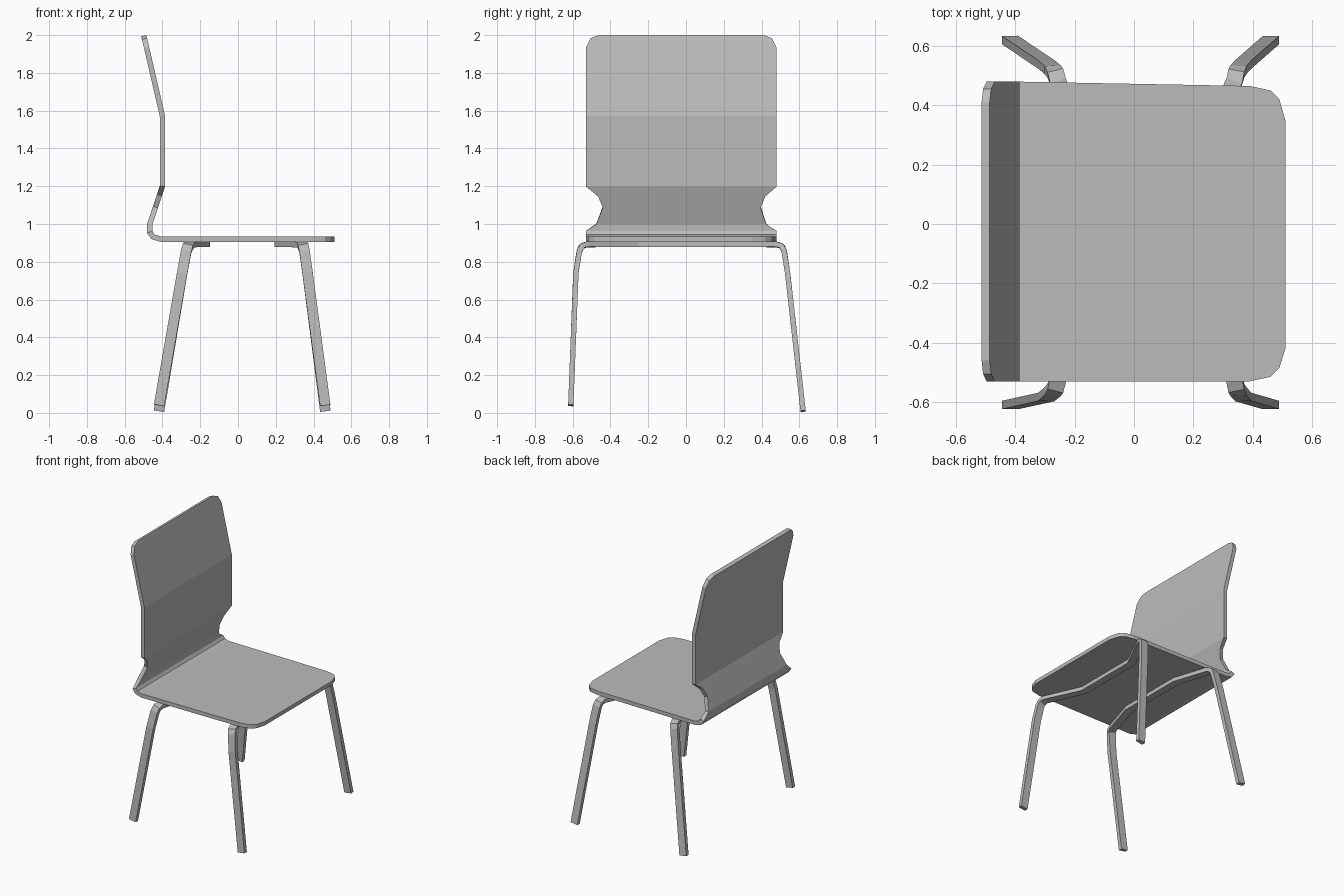
import bpy, bmesh
from mathutils import Vector

cube = bpy.data.objects.get("Cube")
if cube:
    bpy.data.objects.remove(cube)

GREY = (0.5, 0.5, 0.5, 1)
grey = bpy.data.materials.new("plain grey")
grey.use_nodes = True
grey.diffuse_color = GREY
grey.node_tree.nodes["Principled BSDF"].inputs["Base Color"].default_value = GREY


def add_object(name, bm):
    bmesh.ops.recalc_face_normals(bm, faces=bm.faces)
    mesh = bpy.data.meshes.new(name)
    bm.to_mesh(mesh)
    bm.free()
    mesh.materials.append(grey)
    obj = bpy.data.objects.new(name, mesh)
    bpy.context.collection.objects.link(obj)
    return obj


# Bent seat and backrest: middle line (x, z) with the two side edges (y, y)
stations = [
    (0.51, 0.92, -0.42, 0.35), (0.49, 0.92, -0.485, 0.42),
    (0.46, 0.92, -0.515, 0.45), (0.39, 0.92, -0.53, 0.465),
    (-0.41, 0.92, -0.53, 0.48), (-0.45, 0.932, -0.53, 0.48),
    (-0.467, 0.957, -0.53, 0.48), (-0.467, 1.0, -0.475, 0.425),
    (-0.437, 1.09, -0.44, 0.395), (-0.417, 1.15, -0.465, 0.42),
    (-0.4, 1.2, -0.53, 0.48), (-0.4, 1.57, -0.53, 0.48),
    (-0.483, 1.93, -0.53, 0.48), (-0.495, 1.98, -0.505, 0.455),
    (-0.5, 1.997, -0.46, 0.41),
]
bm = bmesh.new()
rows = [[bm.verts.new((x, y, z)) for y in (y0, y1)] for x, z, y0, y1 in stations]
for a, b in zip(rows, rows[1:]):
    bm.faces.new((a[0], a[1], b[1], b[0]))
shell = add_object("seat_and_backrest", bm)
solid = shell.modifiers.new("thickness", "SOLIDIFY")
solid.thickness = 0.028
solid.offset = 0
solid.use_even_offset = True


def flat_bar(name, path, width=0.055, thick=0.028):
    """Sweep a flat rectangular section along a bent path."""
    pts = [Vector(p) for p in path]
    bm = bmesh.new()
    rings = []
    for i, p in enumerate(pts):
        into = (p - pts[max(i - 1, 0)]).normalized()
        out = (pts[min(i + 1, len(pts) - 1)] - p).normalized()
        t = (into + out).normalized()
        side = Vector((1, 0, 0))
        side = (side - t * side.dot(t)).normalized() * width / 2
        up = t.cross(side).normalized() * thick / 2
        rings.append([bm.verts.new(p + side * s + up * u)
                      for s, u in ((1, 1), (-1, 1), (-1, -1), (1, -1))])
    for a, b in zip(rings, rings[1:]):
        for k in range(4):
            j = (k + 1) % 4
            bm.faces.new((a[k], a[j], b[j], b[k]))
    bm.faces.new(rings[0])
    bm.faces.new(rings[-1])
    return add_object(name, bm)


def leg(bar_x, knee_x, foot_x, side):
    """Path from the foot up around the knee to the bar under the seat."""
    foot_y, foot_z, knee_y, bar_y = (0.62, 0.01, 0.52, 0.23) if side > 0 else (0.61, 0.04, 0.565, 0.26)
    slope = (foot_x - knee_x) * 0.2
    return [
        (foot_x, side * foot_y, foot_z),
        (knee_x + slope, side * (knee_y + 0.018), 0.74),
        (knee_x + slope * 0.3, side * knee_y, 0.855),
        (knee_x, side * (knee_y - 0.012), 0.882),
        (knee_x - slope * 0.3, side * (knee_y - 0.04), 0.892),
        (bar_x, side * bar_y, 0.892),
    ]


# Two leg frames, each one bent bar passing under the seat
for name, xs in (("front_leg_frame", (0.22, 0.345, 0.462)),
                 ("rear_leg_frame", (-0.175, -0.265, -0.418))):
    flat_bar(name, leg(*xs, -1) + leg(*xs, 1)[::-1])
